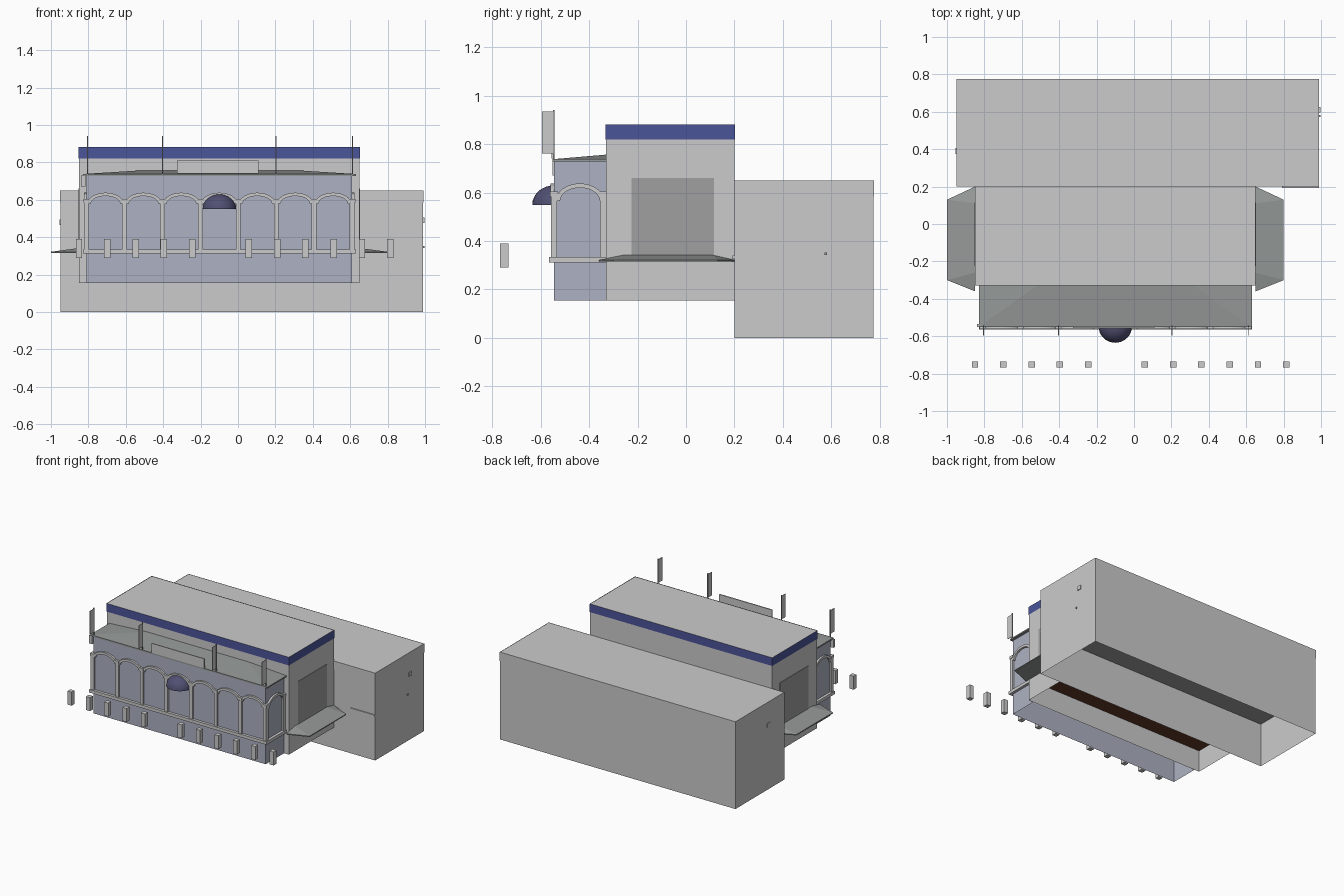
import bpy, bmesh, math
from mathutils import Vector

if "Cube" in bpy.data.objects:
    bpy.data.objects.remove(bpy.data.objects["Cube"])


def material(name, rgb):
    m = bpy.data.materials.new(name)
    m.diffuse_color = (*rgb, 1)
    m.use_nodes = True
    m.node_tree.nodes["Principled BSDF"].inputs["Base Color"].default_value = m.diffuse_color
    return m


BLUE = material("blue_band", (0.07, 0.09, 0.32))
GLASS = material("tinted_glass", (0.42, 0.44, 0.54))
NAVY = material("navy_awning", (0.08, 0.08, 0.17))
ROOF = material("dark_roof", (0.3, 0.32, 0.31))
DARK = material("dark_grey", (0.35, 0.35, 0.35))
BROWN = material("brown_floor", (0.12, 0.04, 0.02))


def finish(name, bm, mat=None):
    bmesh.ops.recalc_face_normals(bm, faces=bm.faces)
    me = bpy.data.meshes.new(name)
    bm.to_mesh(me)
    bm.free()
    ob = bpy.data.objects.new(name, me)
    bpy.context.collection.objects.link(ob)
    if mat:
        me.materials.append(mat)
    return ob


def box(name, x, y, z, mat=None, drop=()):
    """Box from ranges; drop removes faces by outward direction."""
    bm = bmesh.new()
    bmesh.ops.create_cube(bm, size=1)
    for v in bm.verts:
        v.co = [r[0] if c < 0 else r[1] for c, r in zip(v.co, (x, y, z))]
    bm.normal_update()
    gone = [f for f in bm.faces if any(f.normal.dot(Vector(d)) > 0.9 for d in drop)]
    bmesh.ops.delete(bm, geom=gone, context='FACES')
    me = bpy.data.meshes.new(name)
    bm.to_mesh(me)
    bm.free()
    ob = bpy.data.objects.new(name, me)
    bpy.context.collection.objects.link(ob)
    if mat:
        me.materials.append(mat)
    return ob


def hull(name, pts, mat=None):
    bm = bmesh.new()
    vs = [bm.verts.new(p) for p in pts]
    bmesh.ops.convex_hull(bm, input=vs)
    bmesh.ops.dissolve_limit(bm, angle_limit=0.01, verts=bm.verts, edges=bm.edges)
    return finish(name, bm, mat)


def arch(name, place, half, spring, rise, width=0.018, n=16):
    """Segmental arch band; place(u, z, d) maps along-wall, height, depth."""
    bm = bmesh.new()
    rings = []
    for i in range(n + 1):
        a = math.pi * i / n
        c, s = math.cos(a), math.sin(a)
        inner = ((half - width) * c, spring + (rise - width) * s)
        outer = (half * c, spring + rise * s)
        rings.append([bm.verts.new(place(u, z, d)) for u, z, d in
                      ((*inner, 0), (*outer, 0), (*outer, 0.014), (*inner, 0.014))])
    for r, q in zip(rings, rings[1:]):
        for k in range(4):
            bm.faces.new((r[k], r[(k + 1) % 4], q[(k + 1) % 4], q[k]))
    bm.faces.new(rings[0])
    bm.faces.new(rings[-1])
    return finish(name, bm)


DOWN, UP = (0, 0, -1), (0, 0, 1)

# Rear hall: open-bottomed shell, top trim and intermediate floor
box("rear_hall", (-0.95, 0.99), (0.20, 0.775), (0, 0.65), drop=(DOWN,))
box("rear_hall_trim", (-0.952, 0.992), (0.198, 0.777), (0.585, 0.65), drop=(DOWN, UP))
box("rear_hall_floor", (-0.948, 0.988), (0.202, 0.773), (0.325, 0.335), DARK)
box("rear_ledge", (0.79, 0.99), (0.193, 0.205), (0.325, 0.34))
box("wall_plate", (0.99, 0.996), (0.595, 0.625), (0.475, 0.505))
box("wall_lamp", (0.99, 0.997), (0.573, 0.583), (0.342, 0.352), DARK)
box("left_wall_plate", (-0.955, -0.95), (0.375, 0.405), (0.465, 0.495))

# Main showroom block with blue parapet band
box("main_block", (-0.85, 0.65), (-0.33, 0.20), (0.155, 0.88), drop=(DOWN,))
box("parapet_band", (-0.852, 0.652), (-0.332, 0.202), (0.82, 0.881), BLUE, (DOWN, UP))
box("main_floor", (-0.848, 0.648), (-0.328, 0.198), (0.315, 0.325), BROWN)

# Side entrances and shallow hipped canopies
for side, wall, sgn in (("left", -0.85, -1), ("right", 0.65, 1)):
    out = wall + sgn * 0.15
    box(side + "_entrance", sorted((wall, wall + sgn * 0.003)), (-0.225, 0.115),
        (0.32, 0.66), DARK)
    hull(side + "_canopy", [(wall, -0.36, 0.315), (wall, 0.2, 0.315),
                            (out, -0.3, 0.315), (out, 0.13, 0.315),
                            (wall, -0.36, 0.322), (wall, 0.2, 0.322),
                            (out, -0.3, 0.322), (out, 0.13, 0.322),
                            (wall, -0.26, 0.342), (wall, 0.11, 0.342)], ROOF)

# Glazed front annex, open at bottom and back
X0, X1, YF, YB = -0.81, 0.61, -0.545, -0.33
box("glass_annex", (X0, X1), (YF, YB), (0.155, 0.735), GLASS, (DOWN, UP, (0, 1, 0)))
hull("annex_roof", [(x, y, z) for x in (-0.83, 0.63) for y in (-0.552, YB)
                    for z in (0.728, 0.738)]
     + [(-0.52, YB, 0.757), (0.32, YB, 0.757)], ROOF)

# Sill running round the annex
box("front_sill", (X0 - 0.02, X1 + 0.02), (-0.565, YF), (0.312, 0.335))
for side, x in (("left", (X0 - 0.02, X0)), ("right", (X1, X1 + 0.02))):
    box(side + "_sill", x, (YF, YB), (0.312, 0.335))

# Pilasters and arches along the front: seven bays
step = (X1 - X0) / 7


def pilaster(name, x, y):
    box(name, (x - 0.013, x + 0.013), (y - 0.013, y + 0.013), (0.335, 0.585))
    box(name + "_capital", (x - 0.017, x + 0.017), (y - 0.017, y + 0.017), (0.585, 0.605))


for i in range(8):
    pilaster("front_pilaster", X0 + i * step, YF)
for i in range(7):
    cx = X0 + (i + 0.5) * step
    arch("front_arch", lambda u, z, d, cx=cx: (cx + u, YF - d, z), 0.096, 0.58, 0.058)

# One arched bay on each end
for side, wall, sgn in (("left", X0, -1), ("right", X1, 1)):
    pilaster(side + "_rear_pilaster", wall, -0.343)
    arch(side + "_arch", lambda u, z, d, w=wall, s=sgn: (w + s * d, -0.438 + u, z),
         0.1, 0.565, 0.073)

# Quarter-sphere awning over the middle bay
bm = bmesh.new()
bmesh.ops.create_uvsphere(bm, u_segments=32, v_segments=16, radius=1)
for axis in ((0, 1, 0), (0, 0, -1)):
    bmesh.ops.bisect_plane(bm, geom=bm.verts[:] + bm.edges[:] + bm.faces[:], dist=1e-5,
                           plane_co=(0, 0, 0), plane_no=axis, clear_outer=True)
for v in bm.verts:
    v.co = (-0.1 + v.co.x * 0.09, YF + v.co.y * 0.09, 0.55 + v.co.z * 0.08)
for f in bm.faces:
    f.smooth = True
finish("dome_awning", bm, NAVY)

# Blank sign board on the roof edge
box("sign_board", (-0.325, 0.11), (-0.556, -0.548), (0.74, 0.81))

# Flag poles with thin banners facing sideways
for x in (-0.805, -0.403, 0.203, 0.613):
    box("flag_pole", (x - 0.003, x + 0.003), (-0.55, -0.544), (0.73, 0.942), DARK)
    box("banner", (x - 0.002, x + 0.002), (-0.595, -0.55), (0.762, 0.935))
box("corner_bracket", (-0.84, -0.815), (-0.552, -0.535), (0.67, 0.73))

# Row of bollards, with a gap at the entrance
for i in range(12):
    if i != 5:
        x = -0.85 + i * 0.1513
        box("bollard", (x - 0.017, x + 0.017), (-0.768, -0.734), (0.29, 0.39))
